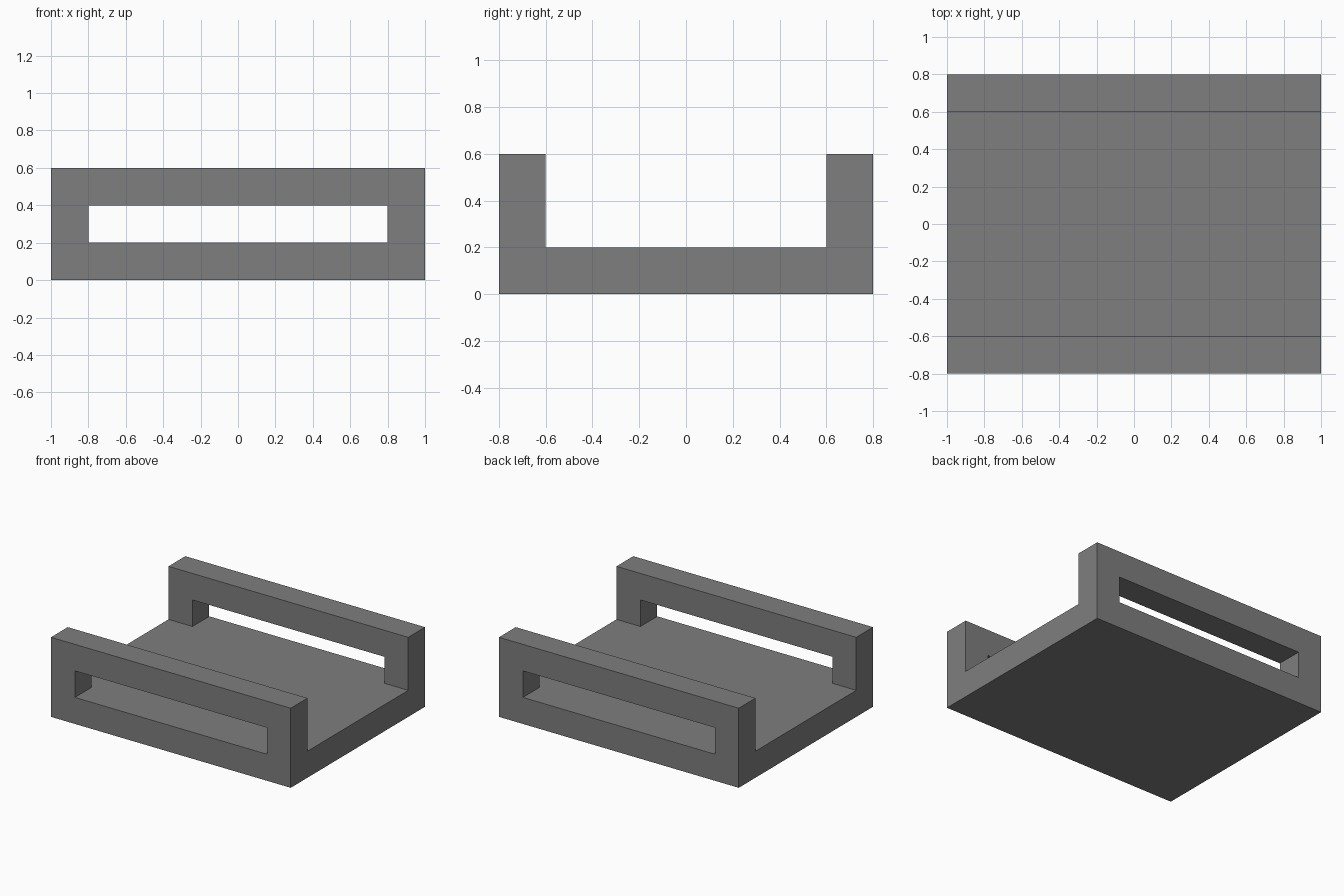
import bpy
import bmesh
from itertools import product
from mathutils import Vector

cube = bpy.data.objects.get("Cube")
if cube:
    bpy.data.objects.remove(cube, do_unlink=True)

# Plain grey material
grey = bpy.data.materials.new("plain grey")
grey.use_nodes = True
colour = (0.21, 0.21, 0.21, 1.0)
grey.diffuse_color = colour
grey.node_tree.nodes["Principled BSDF"].inputs["Base Color"].default_value = colour

# Cut positions along each axis
CUTS = ((-1.0, -0.8, 0.8, 1.0), (-0.8, -0.6, 0.6, 0.8), (0.0, 0.2, 0.4, 0.6))


def solid(cell):
    """Floor slab, corner posts and top rails; the slots and middle stay open."""
    i, j, k = cell
    if min(cell) < 0 or max(cell) > 2:
        return False
    return k == 0 or (j != 1 and (k == 2 or i != 1))


# Tray: one watertight skin around the solid blocks
bm = bmesh.new()
corners = {}


def corner(index):
    if index not in corners:
        corners[index] = bm.verts.new([CUTS[a][index[a]] for a in range(3)])
    return corners[index]


for cell in filter(solid, product(range(3), repeat=3)):
    for axis, side in product(range(3), (0, 1)):
        neighbour = list(cell)
        neighbour[axis] += 2 * side - 1
        if solid(tuple(neighbour)):
            continue
        u, v = (axis + 1) % 3, (axis + 2) % 3
        ring = []
        for du, dv in ((0, 0), (1, 0), (1, 1), (0, 1)):
            index = list(cell)
            index[axis] += side
            index[u] += du
            index[v] += dv
            ring.append(corner(tuple(index)))
        bm.faces.new(ring if side else ring[::-1])

mesh = bpy.data.meshes.new("slotted_tray")
bm.to_mesh(mesh)
bm.free()
mesh.materials.append(grey)
tray = bpy.data.objects.new("slotted_tray", mesh)
bpy.context.collection.objects.link(tray)
